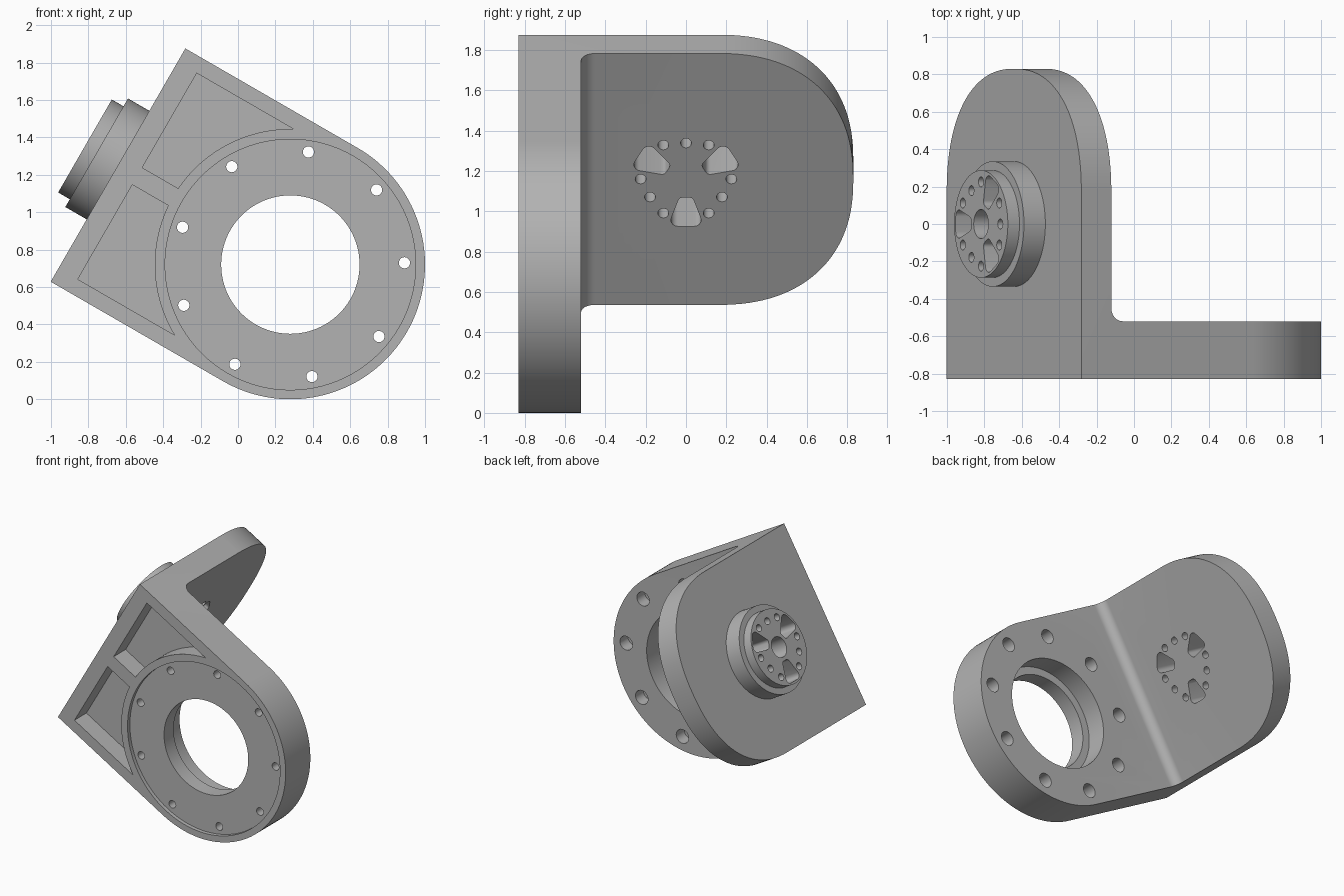
import bpy, bmesh, math
from mathutils import Matrix, Vector
from mathutils.geometry import convex_hull_2d

if "Cube" in bpy.data.objects:
    bpy.data.objects.remove(bpy.data.objects["Cube"])

# Built in a straight frame: x away from the boss, z along the side plate,
# origin on the ring axis; tilted 30 degrees at the end.
R = 0.72          # half width and ring radius
LEFT = -1.064     # outer face of side plate
INNER = LEFT + 0.185
FRONT, BACK = -0.83, -0.52


def arc(cx, cy, r, a0, a1, n):
    return [(cx + r * math.cos(math.radians(a0 + (a1 - a0) * i / n)),
             cy + r * math.sin(math.radians(a0 + (a1 - a0) * i / n))) for i in range(n + 1)]


def circle(cx, cy, r, n=96):
    return arc(cx, cy, r, 0, 360, n)[:-1]


def prisms(name, outlines, axis, lo, hi):
    """Extrude flat outlines along an axis; outline pairs are (x,z), (y,z) or (x,y)."""
    place = {'Y': lambda p, h: (p[0], h, p[1]),
             'X': lambda p, h: (h, p[0], p[1]),
             'Z': lambda p, h: (p[0], p[1], h)}[axis]
    bm = bmesh.new()
    for pts in outlines:
        a = [bm.verts.new(place(p, lo)) for p in pts]
        b = [bm.verts.new(place(p, hi)) for p in pts]
        bm.faces.new(a)
        bm.faces.new(b[::-1])
        for i in range(len(pts)):
            j = (i + 1) % len(pts)
            bm.faces.new((a[j], a[i], b[i], b[j]))
    bmesh.ops.recalc_face_normals(bm, faces=bm.faces)
    me = bpy.data.meshes.new(name)
    bm.to_mesh(me)
    bm.free()
    ob = bpy.data.objects.new(name, me)
    bpy.context.collection.objects.link(ob)
    return ob


def combine(target, tool, op):
    mod = target.modifiers.new(op, 'BOOLEAN')
    mod.operation = op
    mod.solver = 'EXACT'
    mod.object = tool
    bpy.context.view_layer.objects.active = target
    bpy.ops.object.modifier_apply(modifier=mod.name)
    bpy.data.objects.remove(tool)


# L-shaped bracket with inner fillet
f = 0.07
section = [(LEFT, FRONT), (1, FRONT), (1, BACK)]
section += arc(INNER + f, BACK + f, f, 270, 180, 10)
section += [(INNER, 1), (LEFT, 1)]
body = prisms("bracket", [section], 'Z', -0.9, 0.9)

# Front outline: straight sides running into the round ring
stadium = [(LEFT, R), (LEFT, -R)] + arc(0, 0, R, -90, 90, 64)
stadium[0], stadium[1] = (LEFT - 0.1, R), (LEFT - 0.1, -R)
combine(body, prisms("front_outline", [stadium], 'Y', -1.2, 1.2), 'INTERSECT')

# Side outline: softly squared rounded end
y0, e, w = 0.15, 2 / 2.3, R + 0.0005
end = []
for i in range(65):
    t = math.radians(-90 + 180 * i / 64)
    c, s = max(math.cos(t), 0), math.sin(t)
    end.append((y0 + (0.83 - y0) * c ** e, math.copysign(w * abs(s) ** e, s)))
combine(body, prisms("side_outline", [[(-1.1, w), (-1.1, -w)] + end], 'X', -1.5, 1.5), 'INTERSECT')

# Stepped boss on the side plate
combine(body, prisms("boss_base", [circle(0, 0, 0.335)], 'X', LEFT - 0.132, LEFT + 0.06), 'UNION')
combine(body, prisms("boss_cap", [circle(0, 0, 0.287)], 'X', LEFT - 0.204, LEFT + 0.05), 'UNION')

# Boss holes: small round ones, three rounded wedges, blind centre
holes = []
for k in range(6):
    a = math.radians(60 * k)
    holes.append(circle(0.225 * math.cos(a), 0.225 * math.sin(a), 0.027, 20))
for k in range(3):
    a = math.radians(90 + 120 * k)
    holes.append(circle(0.206 * math.cos(a), 0.206 * math.sin(a), 0.027, 20))
    pts = []
    for r, h, rad in ((0.13, 0.015, 0.025), (0.235, 0.04, 0.035)):
        pts += circle(r, h, rad, 24) + circle(r, -h, rad, 24)
    hull = [pts[i] for i in convex_hull_2d([Vector(p) for p in pts])]
    a += math.pi
    holes.append([(x * math.cos(a) - y * math.sin(a), x * math.sin(a) + y * math.cos(a))
                  for x, y in hull])
combine(body, prisms("boss_holes", holes, 'X', -1.5, -0.7), 'DIFFERENCE')
combine(body, prisms("boss_centre", [circle(0, 0, 0.078, 40)], 'X', -1.5, LEFT - 0.02), 'DIFFERENCE')

# Ring: shallow front recess, bore and wider rear bore
combine(body, prisms("ring_recess", [circle(0, 0, 0.67)], 'Y', -1, FRONT + 0.03), 'DIFFERENCE')
combine(body, prisms("bore", [circle(0, 0, 0.37)], 'Y', -1, 0), 'DIFFERENCE')
combine(body, prisms("rear_bore", [circle(0, 0, 0.43)], 'Y', -0.68, 0), 'DIFFERENCE')

# Ring bolt holes with rear counterbores
bolts = [(0.61 * math.cos(math.radians(30.9 + 40 * k)),
          0.61 * math.sin(math.radians(30.9 + 40 * k))) for k in range(9)]
combine(body, prisms("bolt_holes", [circle(x, z, 0.03, 24) for x, z in bolts], 'Y', -1, -0.4), 'DIFFERENCE')
combine(body, prisms("counterbores", [circle(x, z, 0.055, 24) for x, z in bolts], 'Y', -0.62, -0.4), 'DIFFERENCE')

# Two mirrored front pockets bounded by the ring
pr, lo, hi = 0.725, 0.053, 0.636
a0 = 180 - math.degrees(math.asin(lo / pr))
a1 = 180 - math.degrees(math.asin(hi / pr))
pocket = [(-0.945, hi), (-0.945, lo)] + arc(0, 0, pr, a0, a1, 32)
combine(body, prisms("pockets", [pocket, [(x, -z) for x, z in pocket]], 'Y', -1, FRONT + 0.15), 'DIFFERENCE')

# Tilt into place, colour and shade
body.data.transform(Matrix.Translation((0.28, 0, R)) @ Matrix.Rotation(math.radians(30), 4, 'Y'))
grey = bpy.data.materials.new("plain grey")
grey.diffuse_color = (0.45, 0.45, 0.45, 1)
grey.use_nodes = True
grey.node_tree.nodes["Principled BSDF"].inputs["Base Color"].default_value = grey.diffuse_color
body.data.materials.clear()
body.data.materials.append(grey)
for p in body.data.polygons:
    p.material_index = 0
bpy.ops.object.select_all(action='DESELECT')
body.select_set(True)
bpy.context.view_layer.objects.active = body
bpy.ops.object.shade_smooth_by_angle(angle=math.radians(30))
